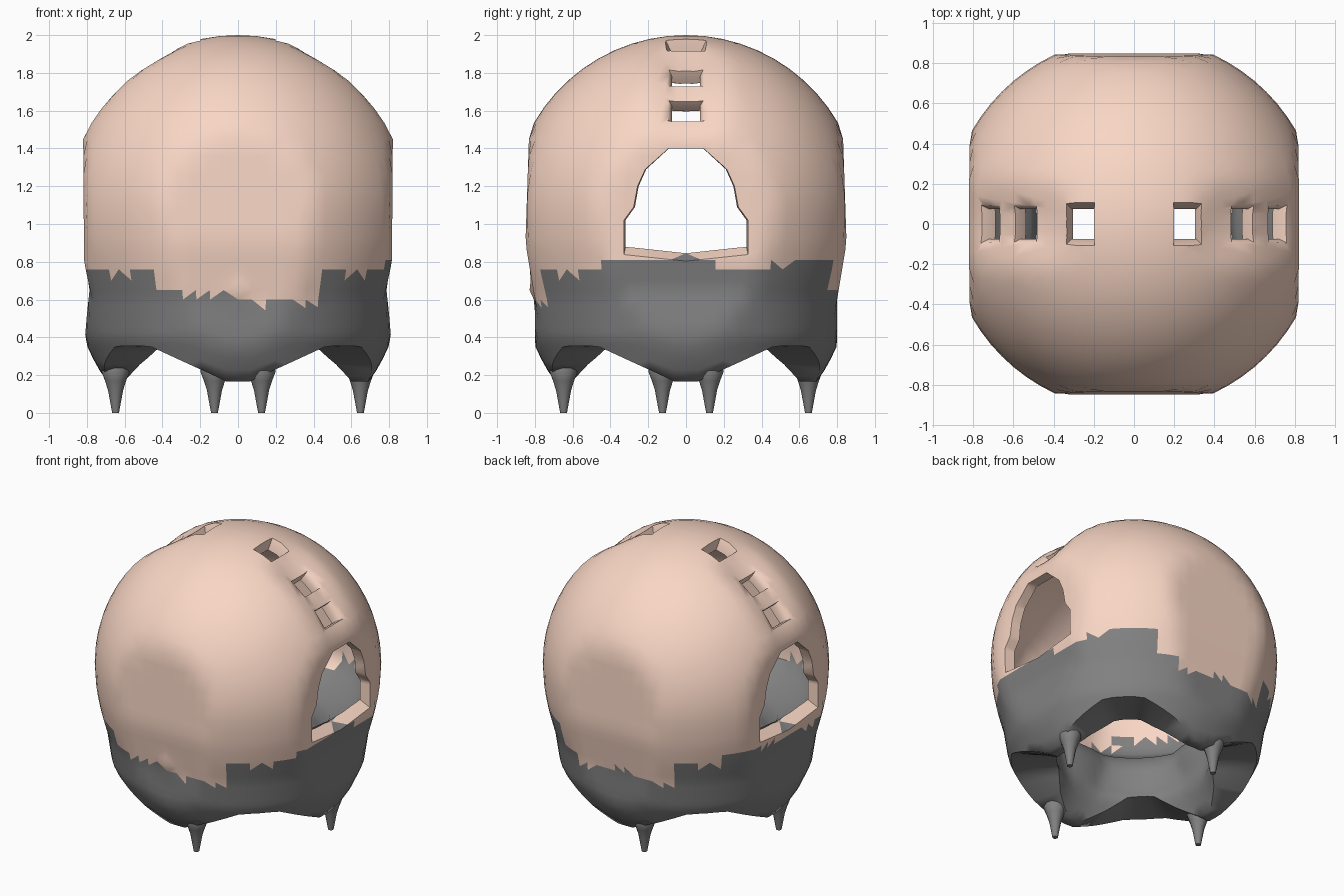
import bpy, bmesh, math, random
from mathutils import Vector

if "Cube" in bpy.data.objects:
    bpy.data.objects.remove(bpy.data.objects["Cube"])

random.seed(4)
CZ, R, COLS = 1.07, 0.93, 72
PROFILE = [(0.12, 0.66), (0.25, 0.75), (0.4, 0.82), (0.6, 0.85), (0.75, 0.89), (0.9, 0.92), (1.07, 0.93)]
CLAMP_X = [(0.4, 0.81), (0.52, 0.80), (0.66, 0.785), (0.8, 0.815), (1.5, 0.82)]
CLAMP_Y = [(0.4, 0.80), (0.6, 0.80), (0.9, 0.85), (1.5, 0.83)]
# Wall thickness by height: the grey band is a thick ring, the dome is thin
WALL = [(0.16, 0.08), (0.22, 0.16), (0.3, 0.25), (0.36, 0.30), (0.6, 0.31), (0.7, 0.28), (0.76, 0.18), (0.86, 0.08)]


def lerp(table, z):
    if z <= table[0][0]:
        return table[0][1]
    for (a, p), (b, q) in zip(table, table[1:]):
        if z <= b:
            return p + (q - p) * (z - a) / (b - a)
    return table[-1][1]


def make_object(name, bm, material=None):
    mesh = bpy.data.meshes.new(name)
    bm.to_mesh(mesh)
    bm.free()
    obj = bpy.data.objects.new(name, mesh)
    bpy.context.collection.objects.link(obj)
    if material:
        mesh.materials.append(material)
    return obj


def shade(obj, angle):
    bpy.ops.object.select_all(action='DESELECT')
    obj.select_set(True)
    bpy.context.view_layer.objects.active = obj
    bpy.ops.object.shade_smooth_by_angle(angle=math.radians(angle))


def bridge(bm, a, b):
    n = len(a)
    for i in range(n):
        bm.faces.new((a[i], a[(i + 1) % n], b[(i + 1) % n], b[i]))


def loft(bm, rings):
    loops = [[bm.verts.new(p) for p in ring] for ring in rings]
    for a, b in zip(loops, loops[1:]):
        bridge(bm, a, b)
    bm.faces.new(loops[0][::-1])
    bm.faces.new(loops[-1])


def clamp01(t):
    return max(0, min(1, t))


# Domed shell: sphere clipped flat on four sides, with four lobes on the lower rim
def shell_point(theta, z, inner):
    r = math.sqrt(max(R * R - (z - CZ) ** 2, 0)) if z > CZ else lerp(PROFILE, z)
    x, y = r * math.cos(theta), r * math.sin(theta)
    cx, cy = lerp(CLAMP_X, z), lerp(CLAMP_Y, z)
    x, y = max(-cx, min(cx, x)), max(-cy, min(cy, y))
    if y < 0 and not inner:  # small bump low on the front
        y -= 0.02 * clamp01(1 - abs(x) / 0.08) * clamp01(1 - abs(z - 0.65) / 0.07)
    # shallow groove along the slots
    k = 1 - 0.05 * clamp01(1.3 - abs(y) / 0.17) * clamp01((z - 1.45) / 0.12) * clamp01((abs(x) - 0.28) / 0.15)
    if inner:
        k = 1 - lerp(WALL, z) / math.hypot(x, y) if z <= CZ else k - 0.08 / R
    x, y = x * k, y * k
    return (x, y, CZ + (z - CZ) * k if z > CZ else z)


def rim_height(theta):
    off = abs((math.degrees(theta) + 45) % 90 - 45)
    return 0.165 + 0.19 * clamp01((off - 5) / 31)


bm = bmesh.new()
thetas = [2 * math.pi * i / COLS for i in range(COLS)]
heights = [0.65, 0.7, 0.76, 0.81, 0.86, 0.93, 1.0, CZ]
heights += [CZ + R * math.sin(math.radians(a)) for a in range(6, 90, 6)]
rims = []
for inner in (False, True):
    rings = []
    for k in range(8):
        rings.append([bm.verts.new(shell_point(t, rim_height(t) + (0.6 - rim_height(t)) * k / 7, inner))
                      for t in thetas])
    for z in heights:
        rings.append([bm.verts.new(shell_point(t, z, inner)) for t in thetas])
    for a, b in zip(rings, rings[1:]):
        bridge(bm, a, b)
    pole = bm.verts.new((0, 0, 1.92 if inner else 2.0))
    for i in range(COLS):
        bm.faces.new((rings[-1][i], rings[-1][(i + 1) % COLS], pole))
    rims.append(rings[0])
bridge(bm, rims[0], rims[1])
bmesh.ops.recalc_face_normals(bm, faces=bm.faces)
shell = make_object("shell", bm)

# Side windows and the small slots over the crown, slightly flared outward
WINDOW = [(0.32, 0.88), (0.32, 1.02), (0.27, 1.09), (0.25, 1.2), (0.21, 1.29), (0.09, 1.40)]
outline = [(0, 0.845)] + [(-y, z) for y, z in WINDOW] + [(y, z) for y, z in reversed(WINDOW)]
bm = bmesh.new()
for s in (-1, 1):
    rings = []
    for x, k, drop in ((0.5, 1, 0), (0.74, 1, 0), (0.83, 1.03, 0.05), (0.95, 1.05, 0.08)):
        rings.append([(s * x, y * k, z - (drop if z < 0.9 else 0)) for y, z in outline])
    loft(bm, rings)
    for angle in (17, 37.5, 53.5):
        a = math.radians(angle)
        out = Vector((s * math.sin(a), 0, math.cos(a)))
        tan = Vector((s * math.cos(a), 0, -math.sin(a)))
        rings = []
        for d, hy, ht in ((0.7, 0.075, 0.063), (0.85, 0.075, 0.063), (0.95, 0.12, 0.08)):
            centre = Vector((0, 0, CZ)) + out * d
            rings.append([centre + tan * ht * u + Vector((0, hy * v, 0))
                          for u, v in ((-1, -1), (1, -1), (1, 1), (-1, 1))])
        loft(bm, rings)
bmesh.ops.recalc_face_normals(bm, faces=bm.faces)
cutter = make_object("opening_cutter", bm)
cutter.hide_render = True
cut = shell.modifiers.new("openings", 'BOOLEAN')
cut.operation = 'DIFFERENCE'
cut.solver = 'EXACT'
cut.object = cutter
bpy.context.view_layer.update()
result = bpy.data.meshes.new_from_object(shell.evaluated_get(bpy.context.evaluated_depsgraph_get()))
bpy.data.objects.remove(shell)
bpy.data.objects.remove(cutter)

# Split into the skin dome and the grey lower band along a jagged seam
jitter = [random.uniform(-0.04, 0.05) for _ in range(36)]


def is_lower(face):
    c = face.calc_center_median()
    radial = Vector((c.x, c.y, 0)).normalized()
    base = 0.60 if abs(c.x) < 0.44 and abs(c.y) > 0.5 else 0.77
    if c.xy.length < 0.72 or face.normal.dot(radial) < -0.3:
        base = 1.0 if abs(c.x) > 0.44 else 0.85
    elif face.normal.z > 0.5 and c.z < 0.9:
        return abs(c.y) < 0.06
    sector = int((math.atan2(c.y, c.x) + math.pi) / (2 * math.pi) * 36) % 36
    return c.z < base + jitter[sector]


skin = bpy.data.materials.new("skin")
skin.diffuse_color = (0.95, 0.68, 0.56, 1)
skin.use_nodes = True
skin.node_tree.nodes["Principled BSDF"].inputs["Base Color"].default_value = skin.diffuse_color
grey = bpy.data.materials.new("dark_grey")
grey.diffuse_color = (0.22, 0.22, 0.22, 1)
grey.use_nodes = True
grey.node_tree.nodes["Principled BSDF"].inputs["Base Color"].default_value = grey.diffuse_color
for name, lower, mat in (("dome", False, skin), ("lower_band", True, grey)):
    bm = bmesh.new()
    bm.from_mesh(result)
    bmesh.ops.triangulate(bm, faces=bm.faces)
    bm.normal_update()
    drop = [f for f in bm.faces if is_lower(f) != lower]
    bmesh.ops.delete(bm, geom=drop, context='FACES')
    for f in bm.faces:
        f.material_index = 0
    shade(make_object(name, bm, mat), 60)

# Four spikes, one on each lobe, set in a pinwheel
for k in range(4):
    a = k * math.pi / 2 + math.atan2(0.125, 0.65)
    tip = Vector((math.cos(a), math.sin(a), 0)) * 0.66
    bm = bmesh.new()
    rings = []
    for z, r in ((0, 0.018), (0.06, 0.029), (0.12, 0.04), (0.17, 0.056), (0.22, 0.075), (0.27, 0.06)):
        rings.append([(tip.x + r * math.cos(math.pi * i / 6), tip.y + r * math.sin(math.pi * i / 6), z)
                      for i in range(12)])
    loft(bm, rings)
    bmesh.ops.recalc_face_normals(bm, faces=bm.faces)
    shade(make_object("spike_%d" % (k + 1), bm, grey), 50)
